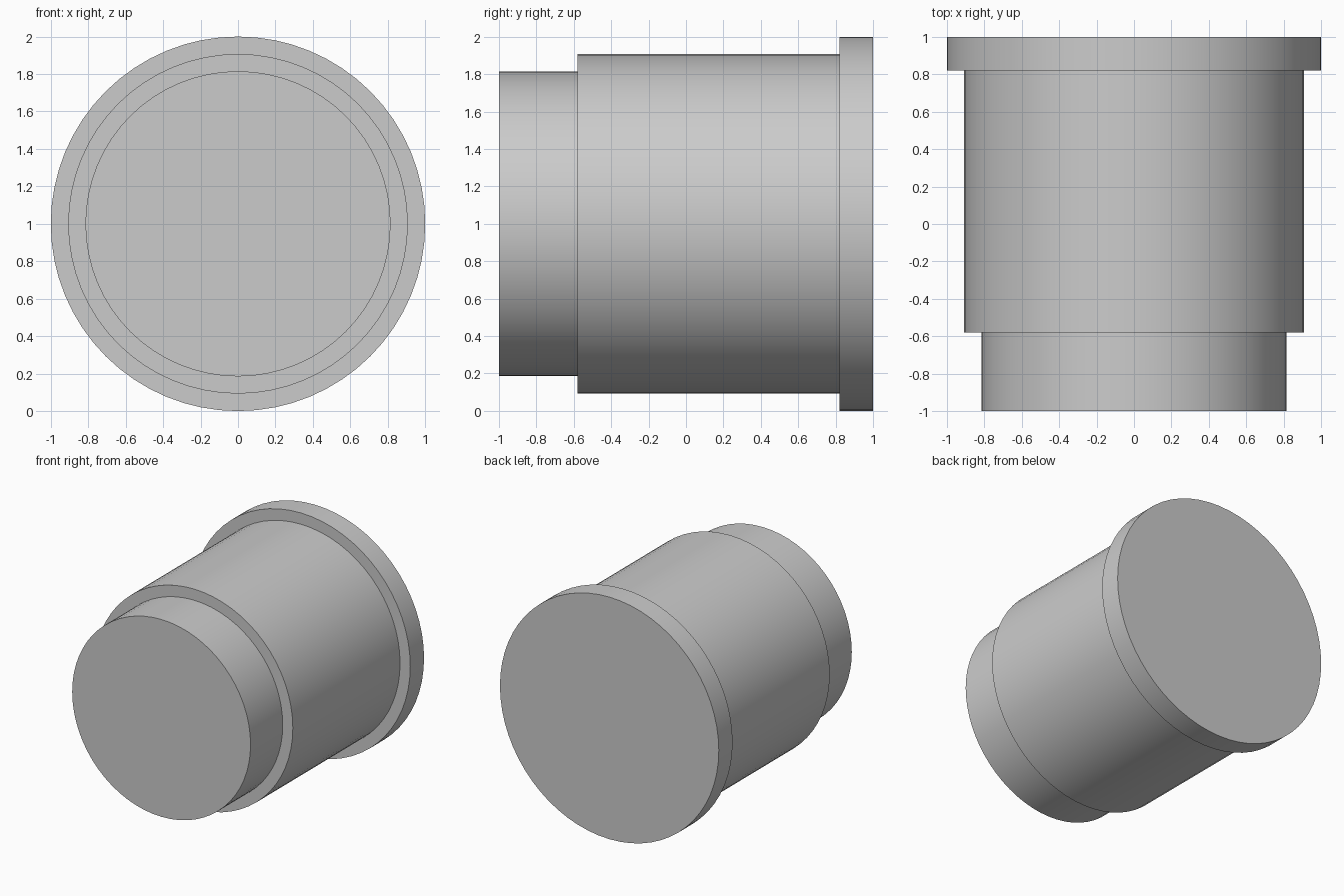
import bpy, bmesh, math
from mathutils import Matrix, Vector

cube = bpy.data.objects.get("Cube")
if cube:
    bpy.data.objects.remove(cube, do_unlink=True)

SIDES = 64

# Plain grey for the whole body
grey = bpy.data.materials.new("plain_grey")
grey.use_nodes = True
colour = (0.6, 0.6, 0.6, 1)
grey.diffuse_color = colour
grey.node_tree.nodes["Principled BSDF"].inputs["Base Color"].default_value = colour

# Stepped outline from front to back: (radius, y)
profile = [(0.815, -1), (0.815, -0.58), (0.907, -0.58),
           (0.907, 0.82), (1, 0.82), (1, 1)]

# Revolve the outline about the y axis and cap both ends
bm = bmesh.new()
rings = []
for radius, y in profile:
    rings.append([bm.verts.new(Matrix.Rotation(math.tau * i / SIDES, 3, "Y")
                               @ Vector((0, y, radius))) for i in range(SIDES)])
for a, b in zip(rings, rings[1:]):
    for i in range(SIDES):
        j = (i + 1) % SIDES
        bm.faces.new((a[i], a[j], b[j], b[i]))
bm.faces.new(rings[0])
bm.faces.new(rings[-1])
bmesh.ops.recalc_face_normals(bm, faces=bm.faces)

mesh = bpy.data.meshes.new("stepped_plug")
bm.to_mesh(mesh)
bm.free()
mesh.materials.append(grey)
plug = bpy.data.objects.new("stepped_plug", mesh)
plug.location.z = 1
bpy.context.collection.objects.link(plug)

# Smooth sides, crisp steps
bpy.ops.object.select_all(action="DESELECT")
plug.select_set(True)
bpy.context.view_layer.objects.active = plug
bpy.ops.object.shade_smooth_by_angle(angle=math.radians(30))
